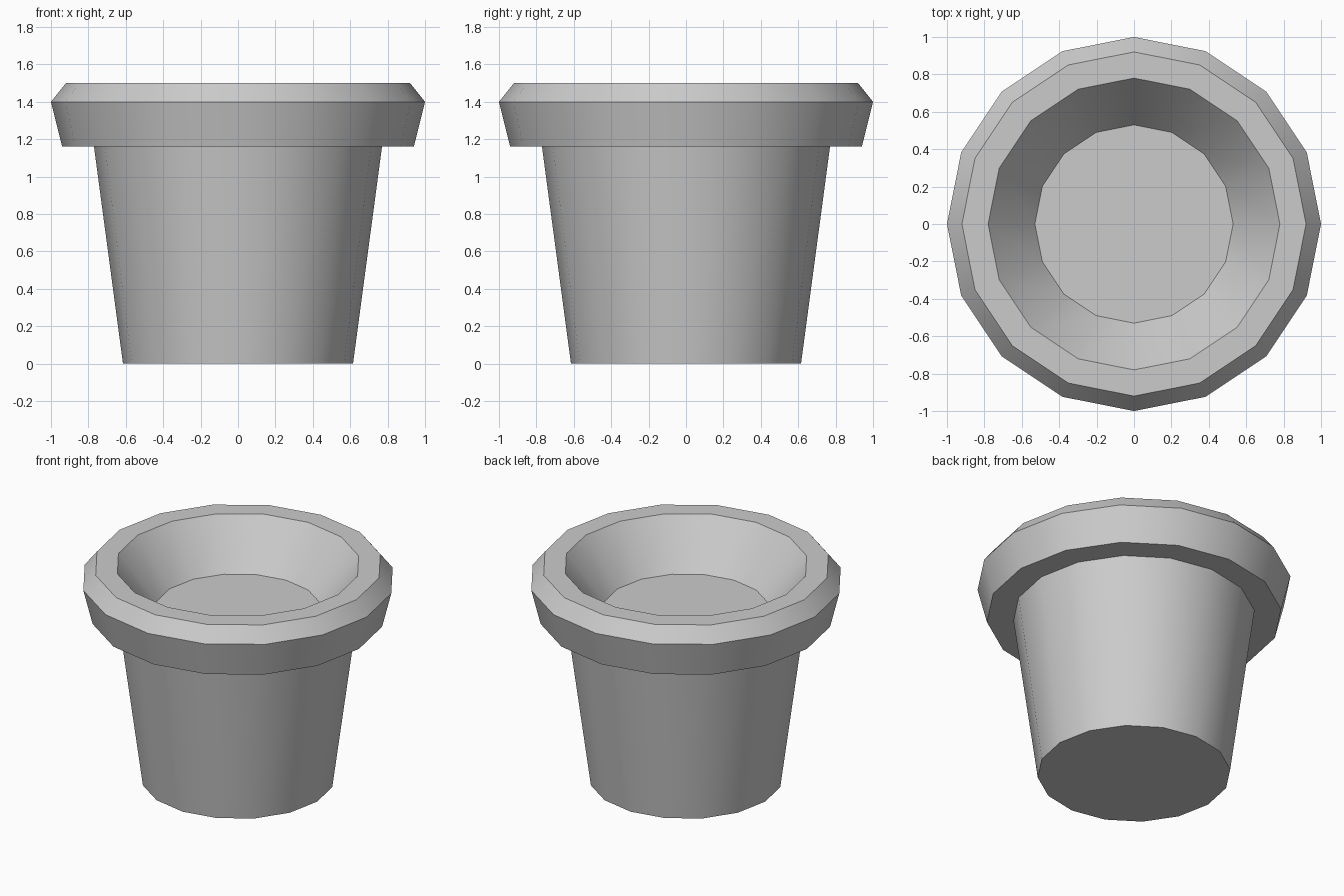
import bpy, bmesh
from math import cos, sin, tau, radians

if "Cube" in bpy.data.objects:
    bpy.data.objects.remove(bpy.data.objects["Cube"])

SIDES = 16

# Pot outline (radius, height): base, wall, rim band, bevelled lip, inner slope, soil level
PROFILE = [(0.615, 0.0), (0.77, 1.16), (0.94, 1.16), (1.0, 1.4),
           (0.92, 1.5), (0.78, 1.5), (0.53, 1.19)]


def lathe(name, profile, sides):
    bm = bmesh.new()
    rings = [[bm.verts.new((r * cos(tau * i / sides), r * sin(tau * i / sides), z))
              for i in range(sides)] for r, z in profile]
    # Walls between neighbouring rings
    for a, b in zip(rings, rings[1:]):
        for i in range(sides):
            j = (i + 1) % sides
            bm.faces.new((a[i], a[j], b[j], b[i]))
    # Base and inner floor
    bm.faces.new(rings[0][::-1])
    bm.faces.new(rings[-1])
    mesh = bpy.data.meshes.new(name)
    bm.to_mesh(mesh)
    bm.free()
    obj = bpy.data.objects.new(name, mesh)
    bpy.context.collection.objects.link(obj)
    return obj


pot = lathe("flower_pot", PROFILE, SIDES)

# Smooth around the pot, sharp at the profile corners
bpy.context.view_layer.objects.active = pot
pot.select_set(True)
bpy.ops.object.shade_smooth_by_angle(angle=radians(30))
